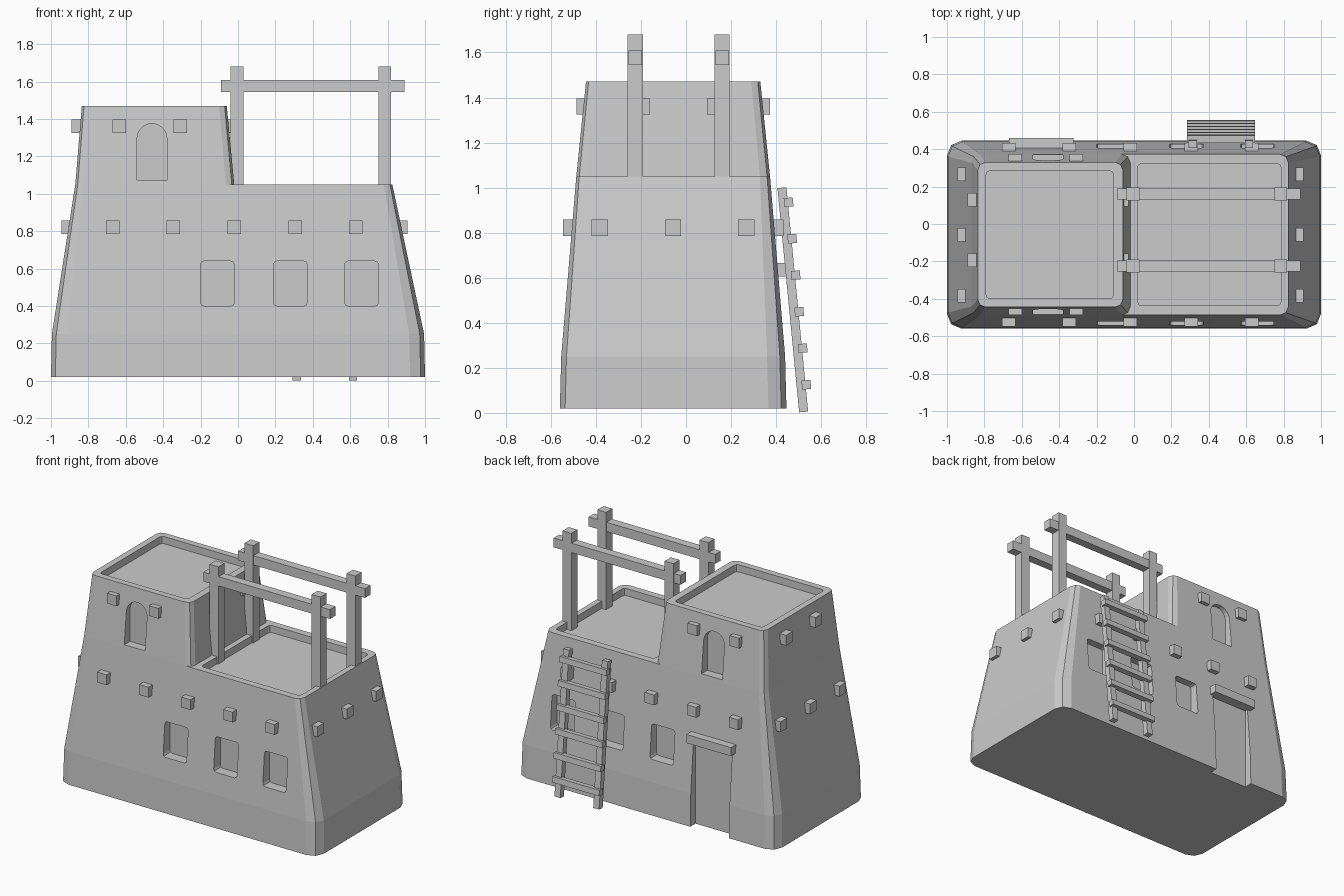
import bpy, bmesh, math
from mathutils import Matrix

if "Cube" in bpy.data.objects:
    bpy.data.objects.remove(bpy.data.objects["Cube"])

CY = -0.057  # the building is symmetric front to back about this plane


def finish(bm, name):
    bmesh.ops.recalc_face_normals(bm, faces=bm.faces[:])
    me = bpy.data.meshes.new(name)
    bm.to_mesh(me)
    bm.free()
    ob = bpy.data.objects.new(name, me)
    bpy.context.collection.objects.link(ob)
    return ob


def rounded(x0, x1, y0, y1, r, seg=2):
    """Outline of a rectangle with faceted round corners."""
    pts = []
    for cx, cy, a0 in ((x1 - r, y1 - r, 0), (x0 + r, y1 - r, 90),
                       (x0 + r, y0 + r, 180), (x1 - r, y0 + r, 270)):
        for i in range(seg + 1):
            a = math.radians(a0 + 90 * i / seg)
            pts.append((cx + r * math.cos(a), cy + r * math.sin(a)))
    return pts


def loft(bm, rings):
    rows = [[bm.verts.new(p) for p in ring] for ring in rings]
    n = len(rows[0])
    for a, b in zip(rows, rows[1:]):
        for i in range(n):
            bm.faces.new((a[i], a[(i + 1) % n], b[(i + 1) % n], b[i]))
    bm.faces.new(rows[0][::-1])
    bm.faces.new(rows[-1])


def walls(name, levels):
    """Tapered block; levels are (z, x0, x1, half depth, corner radius)."""
    bm = bmesh.new()
    loft(bm, [[(x, y, z) for x, y in rounded(x0, x1, CY - h, CY + h, r)]
              for z, x0, x1, h, r in levels])
    return finish(bm, name)


def box(name, centre, size, tilt=0):
    bm = bmesh.new()
    bmesh.ops.create_cube(bm, size=1, matrix=Matrix.Translation(centre)
                          @ Matrix.Rotation(tilt, 4, 'X')
                          @ Matrix.Diagonal((*size, 1)))
    return finish(bm, name)


def cut_wall(bm, outline, inner, outer, sides=(-1, 1)):
    """Niche cutter from an x-z outline, between two half depths."""
    for s in sides:
        loft(bm, [[(x, CY + s * d, z) for x, z in outline] for d in (inner, outer)])


def cut_roof(bm, x0, x1, h, floor):
    loft(bm, [[(x, y, z) for x, y in rounded(x0, x1, CY - h, CY + h, 0.02)]
              for z in (floor, floor + 0.3)])


def carve(ob, bm):
    cutter = finish(bm, "cutter")
    cutter.hide_render = True
    mod = ob.modifiers.new("carve", 'BOOLEAN')
    mod.operation = 'DIFFERENCE'
    mod.solver = 'EXACT'
    mod.object = cutter
    bpy.context.view_layer.objects.active = ob
    bpy.ops.object.modifier_apply(modifier=mod.name)
    bpy.data.objects.remove(cutter)


# Main house block with windows, back doorway and sunken roof
house = walls("house_walls", [(0.02, -1, 1, 0.503, 0.08),
                              (0.25, -0.995, 0.995, 0.497, 0.08),
                              (1.05, -0.87, 0.825, 0.43, 0.045)])
bm = bmesh.new()
for x in (-0.11, 0.28, 0.66):
    cut_wall(bm, rounded(x - 0.09, x + 0.09, 0.40, 0.64, 0.018), 0.41, 0.7)
cut_wall(bm, [(-0.645, -0.1), (-0.345, -0.1), (-0.345, 0.61), (-0.645, 0.61)],
         0.445, 0.7, sides=(1,))
cut_roof(bm, 0.02, 0.785, 0.38, 1.0)
carve(house, bm)

# Upper tower with arched niches and sunken roof
tower = walls("tower_walls", [(1.05, -0.87, -0.02, 0.43, 0.045),
                              (1.47, -0.835, -0.06, 0.387, 0.04)])
bm = bmesh.new()
arch = [(-0.54, 1.07), (-0.38, 1.07)]
arch += [(-0.46 + 0.08 * math.cos(math.pi * i / 10),
          1.295 + 0.08 * math.sin(math.pi * i / 10)) for i in range(11)]
cut_wall(bm, arch, 0.365, 0.7)
cut_roof(bm, -0.79, -0.11, 0.342, 1.42)
carve(tower, bm)

# Projecting roof beam ends, lower and upper rows
V = 0.072
for s, side in ((-1, "front"), (1, "back")):
    for x in (-0.67, -0.345, -0.02, 0.305, 0.63):
        box("lower_beam_end_" + side, (x, CY + s * 0.44, 0.822), (V, 0.10, V))
    for x in (-0.635, -0.31):
        box("upper_beam_end_" + side, (x, CY + s * 0.385, 1.36), (V, 0.09, V))
for y in (-0.383, -0.058, 0.267):
    box("lower_beam_end_right", (0.857, y, 0.822), (0.10, V, V))
    box("lower_beam_end_left", (-0.893, y, 0.822), (0.10, V, V))
for y in (-0.195, 0.13):
    box("upper_beam_end_left", (-0.845, y, 1.36), (0.09, V, V))
    box("upper_beam_end_right", (-0.075, y, 1.36), (0.09, V, V))

# Door lintel
box("door_lintel", (-0.497, 0.42, 0.635), (0.345, 0.08, 0.06))

# Roof terrace frames
for y in (-0.225, 0.16):
    for x in (-0.005, 0.785):
        box("frame_post", (x, y, 1.335), (0.068, 0.068, 0.69))
    box("frame_rail", (0.4, y, 1.577), (0.98, 0.06, 0.065))

# Leaning ladder
lean = math.atan2(0.097, 1.0)
for x in (0.315, 0.615):
    box("ladder_rail", (x, 0.474, 0.502), (0.045, 0.04, 1.0), lean)
for i in range(6):
    z = 0.125 + i * 0.162
    box("ladder_rung", (0.465, 0.534 - (z - 0.125) * 0.097, z),
        (0.365, 0.04, 0.04), lean)
